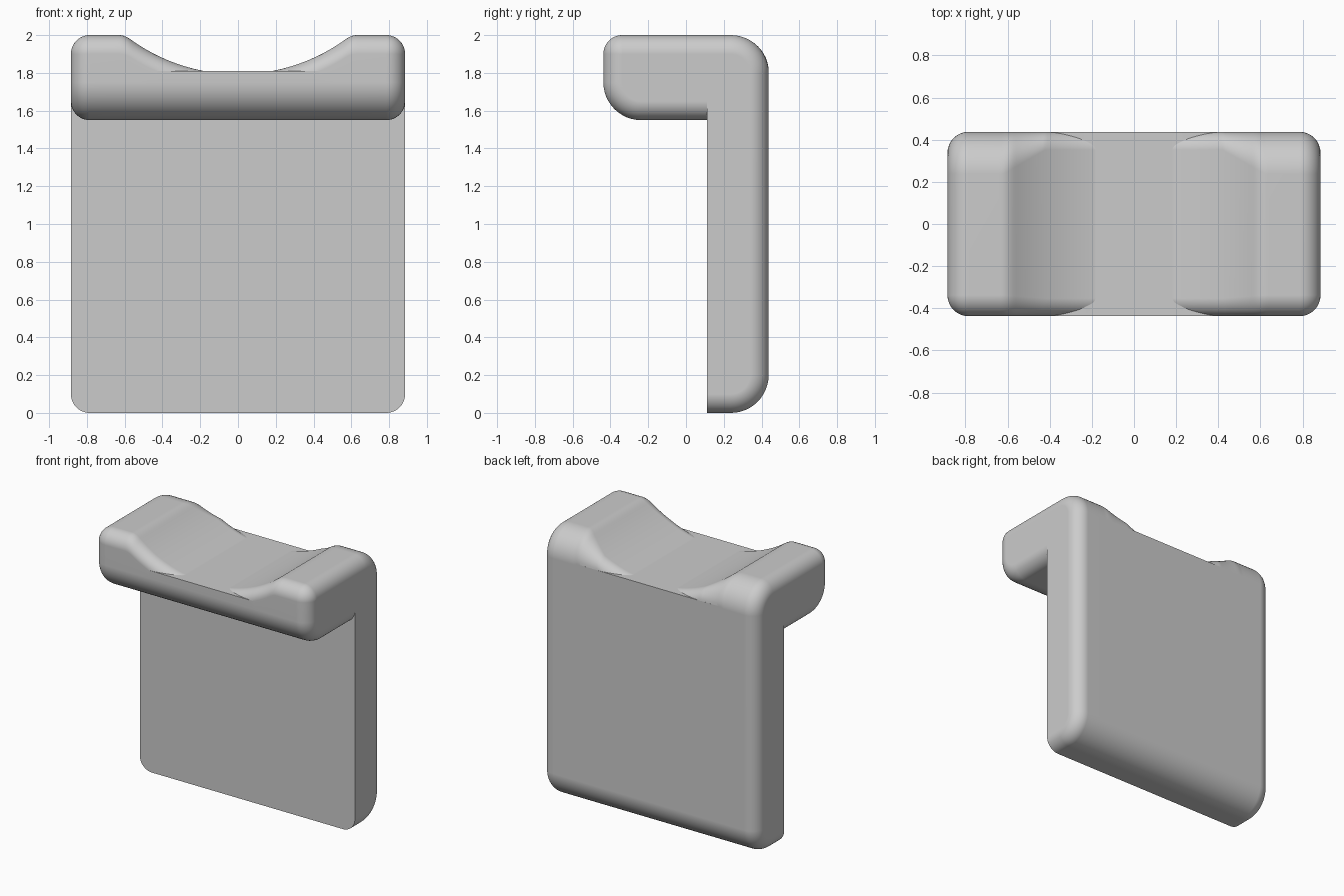
import bpy, bmesh
from math import sin, cos, asin, sqrt, pi

cube = bpy.data.objects.get("Cube")
if cube:
    bpy.data.objects.remove(cube)

HALF_W, HALF_D, TOP = 0.885, 0.4375, 2.0
PLATE_Y, ARM_Z, FLOOR = 0.11, 1.55, 1.81
EDGE = 0.1       # rounding of the two ends
SCOOP_R = 0.97   # radius of the hollow in the top
SEG = 12


def top_height(x):
    """Height of the hollowed top, softly blended into the flat ends."""
    x = min(abs(x), 0.8)
    centre = FLOOR + sqrt(SCOOP_R ** 2 - 0.18 ** 2)
    z = centre - sqrt(SCOOP_R ** 2 - x * x)
    k = 0.025
    h = max(k - abs(z - TOP), 0) / k
    return max(FLOOR, min(z, TOP) - h * h * k / 4)


def arc(cy, cz, r, a0, a1):
    return [(cy + r * cos(a0 + (a1 - a0) * i / SEG),
             cz + r * sin(a0 + (a1 - a0) * i / SEG)) for i in range(SEG + 1)]


def section(x, d):
    """L-shaped outline at x, drawn in by d except on the plate's front."""
    y0, y1, z0 = -HALF_D + d, HALF_D - d, d
    zt = top_height(x) - d
    t = min(max((abs(x) - 0.42) / 0.2, 0), 1)
    back = 0.085 + 0.115 * t - d
    front = max(0.085 + 0.015 * t - d, 0.0005)
    low = 0.2 - d

    def start(r):
        # the rounding stops where it meets the flat floor of the hollow
        if abs(x) > 0.6:
            return 0
        return asin(min(max((FLOOR - zt + r) / r, 0), 1))

    def shoulder(r):
        return zt - r if abs(x) > 0.6 else max(FLOOR, zt - r)

    pts = [(PLATE_Y, z0)]
    pts += arc(y1 - low, z0 + low, low, -pi / 2, 0)
    pts += [(y1, shoulder(back))]
    pts += arc(y1 - back, zt - back, back, start(back), pi / 2)
    pts += arc(y0 + front, zt - front, front, pi / 2, pi - start(front))
    pts += [(y0, shoulder(front))]
    pts += arc(y0 + low, ARM_Z + d + low, low, pi, 1.5 * pi)
    pts += [(PLATE_Y, ARM_Z + d)]
    return pts


# Stations across the width: rounded end, hollow, then mirrored
right = [(0.18 + 0.46 * i / 40, 0) for i in range(41)]
for i in range(SEG + 1):
    a = pi / 2 * i / SEG
    right.append((HALF_W - EDGE + EDGE * sin(a), EDGE * (1 - cos(a))))
stations = [(-x, d) for x, d in reversed(right)] + right

# Loft the bracket through its sections
bm = bmesh.new()
rings = [[bm.verts.new((x, y, z)) for y, z in section(x, d)] for x, d in stations]
for a, b in zip(rings, rings[1:]):
    for i in range(len(a)):
        j = (i + 1) % len(a)
        bm.faces.new((a[i], a[j], b[j], b[i]))
bm.faces.new(rings[0])
bm.faces.new(rings[-1])
bmesh.ops.remove_doubles(bm, verts=bm.verts, dist=0.00005)
bmesh.ops.recalc_face_normals(bm, faces=bm.faces)
mesh = bpy.data.meshes.new("hooked_bracket")
bm.to_mesh(mesh)
bm.free()
bracket = bpy.data.objects.new("hooked_bracket", mesh)
bpy.context.collection.objects.link(bracket)

# Plain grey material
grey = bpy.data.materials.new("plain_grey")
grey.use_nodes = True
colour = (0.6, 0.6, 0.6, 1)
grey.diffuse_color = colour
grey.node_tree.nodes["Principled BSDF"].inputs["Base Color"].default_value = colour
mesh.materials.append(grey)

# Smooth rounding with clean flat faces
bpy.ops.object.select_all(action='DESELECT')
bracket.select_set(True)
bpy.context.view_layer.objects.active = bracket
bpy.ops.object.shade_smooth_by_angle(angle=pi / 6)
weighted = bracket.modifiers.new("even_normals", 'WEIGHTED_NORMAL')
weighted.keep_sharp = True
